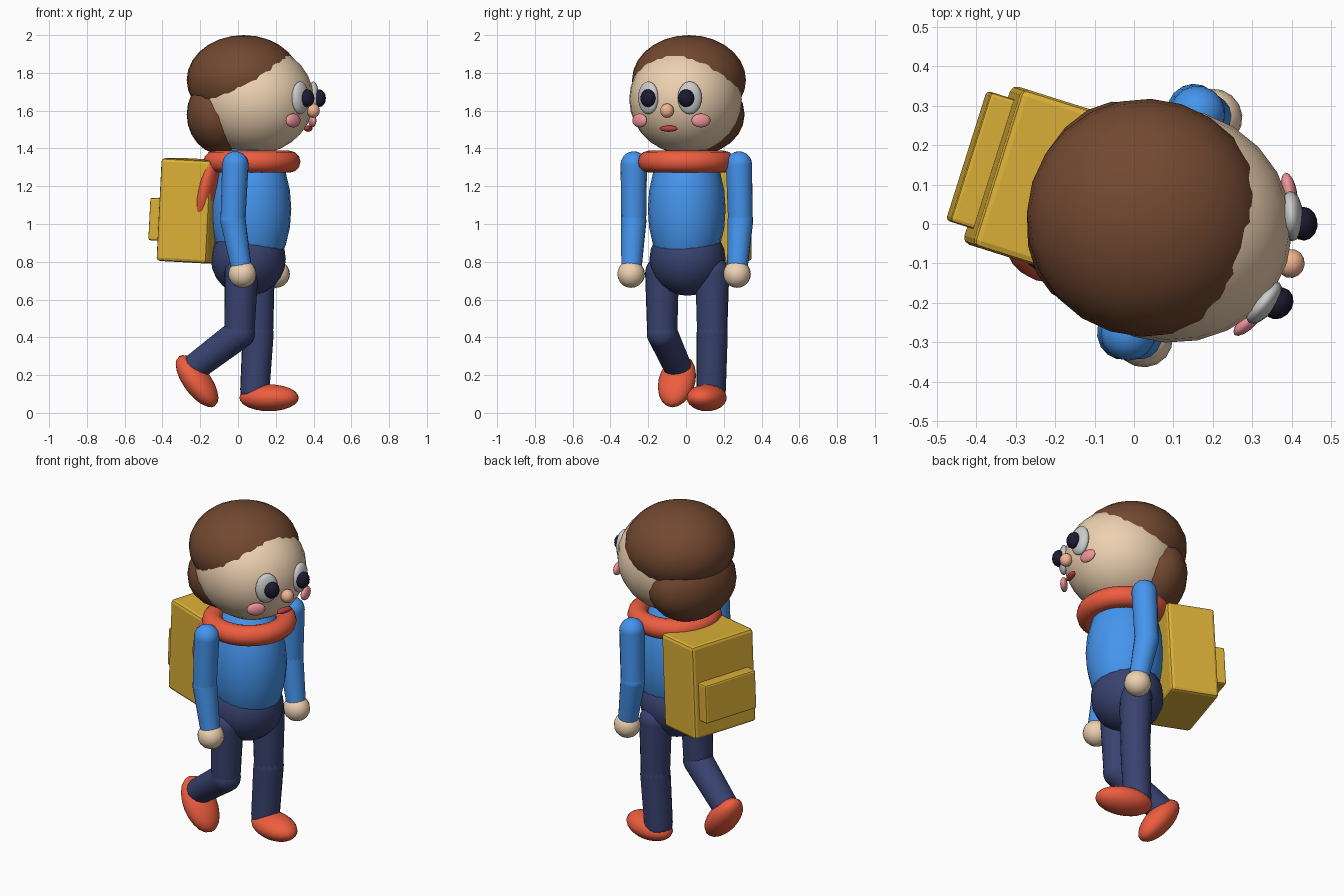
import bpy, bmesh, math
from math import radians as rad
from mathutils import Matrix, Vector, Euler

if "Cube" in bpy.data.objects:
    bpy.data.objects.remove(bpy.data.objects["Cube"])

# Local frame: +x forward, +y the figure's left; the whole figure is turned a little
ROOT = Matrix.Translation((0.007, 0.023, 0)) @ Matrix.Rotation(rad(-17.5), 4, 'Z')


def mat(name, rgb):
    m = bpy.data.materials.new(name)
    m.diffuse_color = (*rgb, 1)
    m.use_nodes = True
    m.node_tree.nodes["Principled BSDF"].inputs["Base Color"].default_value = m.diffuse_color
    return m


SKIN = mat("skin", (0.85, 0.64, 0.44))
HAIR = mat("hair", (0.17, 0.065, 0.03))
BLUE = mat("blue", (0.06, 0.30, 0.85))
NAVY = mat("navy", (0.04, 0.055, 0.16))
RED = mat("red", (0.85, 0.11, 0.05))
YELLOW = mat("yellow", (0.72, 0.44, 0.04))
PINK = mat("pink", (0.85, 0.30, 0.32))
NOSE = mat("nose", (0.90, 0.46, 0.28))
LIP = mat("lip", (0.50, 0.05, 0.05))
WHITE = mat("white", (0.80, 0.80, 0.80))
DARK = mat("dark", (0.012, 0.01, 0.03))


def finish(name, bm, material, matrix=Matrix(), smooth=True):
    me = bpy.data.meshes.new(name)
    for f in bm.faces:
        f.smooth = smooth
    bm.to_mesh(me)
    bm.free()
    me.materials.append(material)
    ob = bpy.data.objects.new(name, me)
    ob.matrix_world = ROOT @ matrix
    bpy.context.collection.objects.link(ob)
    return ob


def ball(name, loc, size, material, rot=(0, 0, 0), seg=20, rings=12):
    bm = bmesh.new()
    bmesh.ops.create_uvsphere(bm, u_segments=seg, v_segments=rings, radius=1)
    bmesh.ops.scale(bm, vec=size, verts=bm.verts)
    r = Euler([rad(a) for a in rot]).to_matrix().to_4x4()
    return finish(name, bm, material, Matrix.Translation(loc) @ r)


def limb(name, a, b, ra, rb, material):
    """Tapered tube from a to b with round ends."""
    a, b = Vector(a), Vector(b)
    d = b - a
    turn = d.to_track_quat('Z', 'Y').to_matrix().to_4x4()
    bm = bmesh.new()
    bmesh.ops.create_cone(bm, segments=16, radius1=ra, radius2=rb, depth=d.length,
                          cap_ends=False, matrix=Matrix.Translation((a + b) / 2) @ turn)
    for p, r in ((a, ra), (b, rb)):
        bmesh.ops.create_uvsphere(bm, u_segments=16, v_segments=10, radius=r,
                                  matrix=Matrix.Translation(p) @ turn)
    return finish(name, bm, material)


def box(name, loc, size, material, tilt, bevel):
    bm = bmesh.new()
    bmesh.ops.create_cube(bm, size=1)
    bmesh.ops.scale(bm, vec=size, verts=bm.verts)
    bmesh.ops.bevel(bm, geom=bm.edges[:], offset=bevel, segments=2, profile=0.5,
                    affect='EDGES')
    return finish(name, bm, material,
                  Matrix.Translation(loc) @ Matrix.Rotation(rad(tilt), 4, 'Y'), False)


# Body
ball("torso", (0.064, 0, 1.08), (0.215, 0.205, 0.38), BLUE)
ball("hips", (0.05, 0, 0.815), (0.198, 0.202, 0.195), NAVY)

# Scarf ring and its tail at the back
bpy.ops.mesh.primitive_torus_add(major_segments=28, minor_segments=12,
                                 major_radius=0.2, minor_radius=0.058)
scarf = bpy.context.object
scarf.name = "scarf"
scarf.matrix_world = ROOT @ Matrix.Translation((0.07, 0, 1.33))
scarf.data.materials.append(RED)
for p in scarf.data.polygons:
    p.use_smooth = True
ball("scarf_tail", (-0.135, -0.13, 1.18), (0.045, 0.09, 0.2), RED, (0, 13, 0))

# Head and hair
ball("head", (0.085, 0, 1.66), (0.315, 0.297, 0.29), SKIN, seg=24, rings=14)
ball("hair_cap", (0.024, 0, 1.762), (0.302, 0.302, 0.238), HAIR, seg=24, rings=14)
ball("back_hair", (-0.09, 0, 1.58), (0.185, 0.268, 0.215), HAIR)

# Face
for side, s in (("left", 1), ("right", -1)):
    ball(f"{side}_eye", (0.375, 0.115 * s, 1.668), (0.03, 0.064, 0.087), WHITE,
         (0, 0, 20 * s), 16, 10)
    ball(f"{side}_pupil", (0.41, 0.106 * s, 1.666), (0.036, 0.043, 0.047), DARK,
         (0, 0, 20 * s), 14, 8)
    ball(f"{side}_cheek", (0.352, 0.17 * s, 1.548), (0.02, 0.052, 0.037), PINK,
         (0, 0, 28 * s), 14, 8)
ball("nose", (0.41, 0, 1.6), (0.035, 0.037, 0.038), NOSE, seg=14, rings=8)
ball("mouth", (0.382, 0, 1.505), (0.018, 0.05, 0.017), LIP, seg=14, rings=8)

# Arms
for side, s in (("left", 1), ("right", -1)):
    elbow = (0.058, 0.296 * s, 1.02)
    limb(f"{side}_upper_arm", (0.07, 0.292 * s, 1.315), elbow, 0.07, 0.066, BLUE)
    limb(f"{side}_forearm", elbow, (0.102, 0.294 * s, 0.78), 0.068, 0.055, BLUE)
    ball(f"{side}_hand", (0.11, 0.294 * s, 0.735), (0.075, 0.073, 0.073), SKIN, seg=16, rings=10)

# Standing leg
limb("left_thigh", (0.058, 0.14, 0.74), (0.06, 0.14, 0.42), 0.09, 0.08, NAVY)
limb("left_shin", (0.06, 0.14, 0.42), (0.045, 0.13, 0.12), 0.083, 0.078, NAVY)
ball("left_shoe", (0.124, 0.13, 0.08), (0.163, 0.1, 0.071), RED)

# Lifted leg
limb("right_thigh", (0.055, -0.14, 0.74), (0.045, -0.142, 0.42), 0.09, 0.08, NAVY)
limb("right_shin", (0.045, -0.142, 0.42), (-0.2, -0.135, 0.245), 0.083, 0.074, NAVY)
ball("right_shoe", (-0.192, -0.135, 0.168), (0.165, 0.1, 0.071), RED, (0, 53, 0))

# Backpack with pocket
box("backpack", (-0.248, 0.01, 1.07), (0.28, 0.42, 0.545), YELLOW, 3, 0.018)
box("backpack_pocket", (-0.415, 0.014, 1.025), (0.075, 0.345, 0.225), YELLOW, 3, 0.01)
